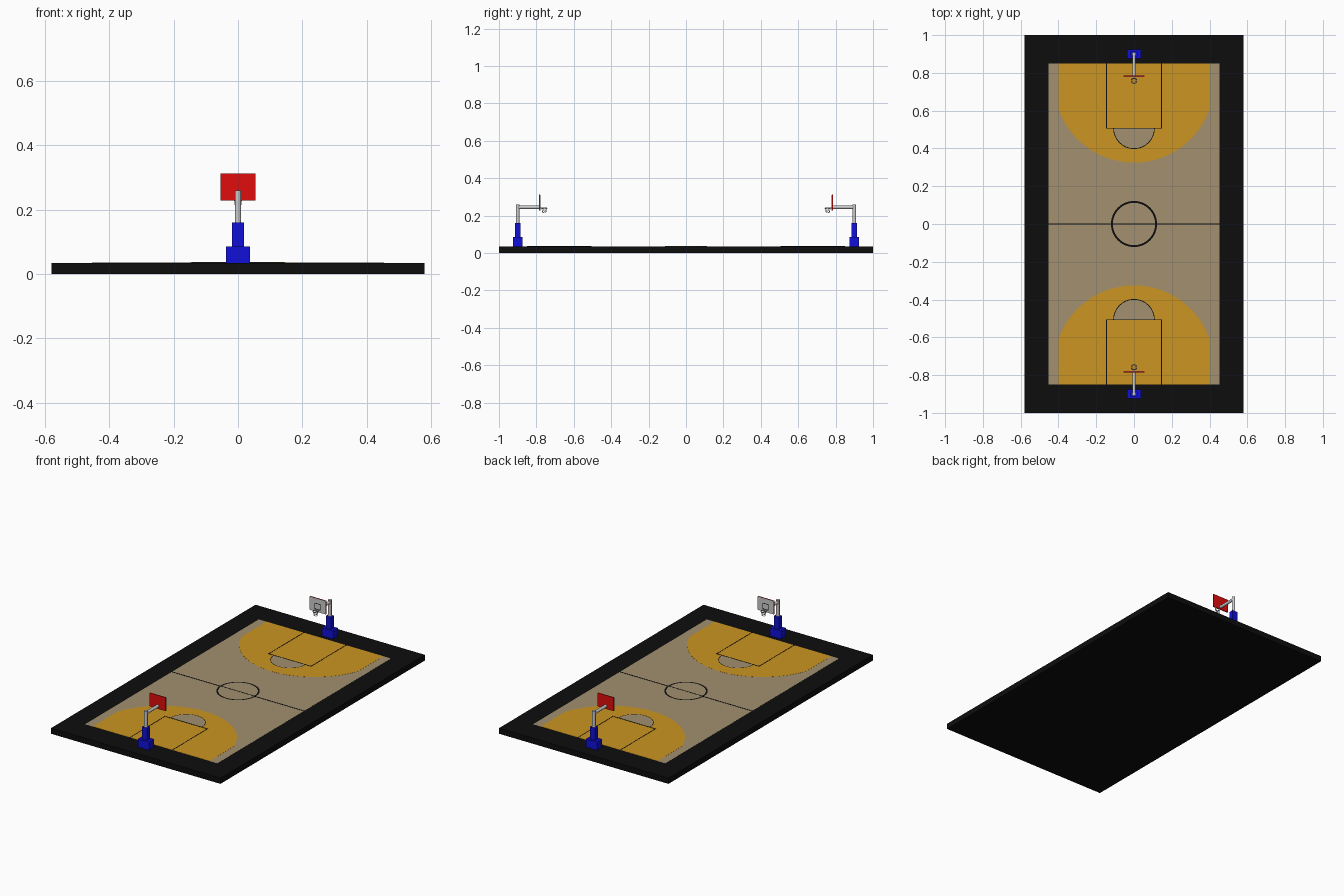
import bpy, bmesh, math
from math import sin, cos, pi

if "Cube" in bpy.data.objects:
    bpy.data.objects.remove(bpy.data.objects["Cube"])


def material(name, rgb):
    m = bpy.data.materials.new(name)
    m.diffuse_color = (*rgb, 1)
    m.use_nodes = True
    m.node_tree.nodes["Principled BSDF"].inputs["Base Color"].default_value = m.diffuse_color
    return m


BLACK = material("black", (0.004, 0.004, 0.004))
TAN = material("tan", (0.36, 0.28, 0.16))
ORANGE = material("orange", (0.60, 0.30, 0.016))
BLUE = material("blue", (0.005, 0.005, 0.70))
RED = material("red", (0.75, 0.004, 0.004))
TOP = 0.035


def finish(bm, name, mat=None, smooth=False):
    bmesh.ops.recalc_face_normals(bm, faces=bm.faces)
    me = bpy.data.meshes.new(name)
    bm.to_mesh(me)
    bm.free()
    ob = bpy.data.objects.new(name, me)
    bpy.context.collection.objects.link(ob)
    if mat:
        me.materials.append(mat)
    if smooth:
        bpy.ops.object.select_all(action='DESELECT')
        ob.select_set(True)
        bpy.context.view_layer.objects.active = ob
        bpy.ops.object.shade_smooth_by_angle(angle=math.radians(40))
    return ob


def box(name, lo, hi, mat=None):
    bm = bmesh.new()
    bmesh.ops.create_cube(bm, size=1)
    for v in bm.verts:
        v.co = [(a + b) / 2 + c * (b - a) for a, b, c in zip(lo, hi, v.co)]
    return finish(bm, name, mat)


def plate(name, pts, z, mat):
    # flat painted area lying on the floor
    bm = bmesh.new()
    face = bm.faces.new([bm.verts.new((x, y, TOP - 0.002)) for x, y in pts])
    top = bmesh.ops.extrude_face_region(bm, geom=[face])
    for v in top["geom"]:
        if isinstance(v, bmesh.types.BMVert):
            v.co.z = TOP + z
    return finish(bm, name, mat)


def arc(r, cy, a0, a1, n):
    return [(r * cos(a0 + (a1 - a0) * i / n), cy + r * sin(a0 + (a1 - a0) * i / n))
            for i in range(n + 1)]


def band(name, r0, r1, cy, a0, a1, n, z, mat):
    # painted curved line
    bm = bmesh.new()
    rows = [[bm.verts.new((x, y, TOP + z)) for x, y in arc(r, cy, a0, a1, n)] for r in (r0, r1)]
    for i in range(n):
        bm.faces.new((rows[0][i], rows[1][i], rows[1][i + 1], rows[0][i + 1]))
    bmesh.ops.remove_doubles(bm, verts=bm.verts, dist=1e-5)
    return finish(bm, name, mat)


def tube(name, pts, r, mat=None, cyclic=False):
    cu = bpy.data.curves.new(name, 'CURVE')
    cu.dimensions = '3D'
    cu.bevel_depth = r
    cu.bevel_resolution = 2
    cu.use_fill_caps = True
    sp = cu.splines.new('POLY')
    sp.points.add(len(pts) - 1)
    for p, co in zip(sp.points, pts):
        p.co = (*co, 1)
    sp.use_cyclic_u = cyclic
    ob = bpy.data.objects.new(name, cu)
    bpy.context.collection.objects.link(ob)
    if mat:
        cu.materials.append(mat)
    return ob


def cylinder(name, r, length, loc, along_y=False):
    bm = bmesh.new()
    bmesh.ops.create_cone(bm, cap_ends=True, segments=24, radius1=r, radius2=r, depth=length)
    ob = finish(bm, name, None, True)
    ob.location = loc
    if along_y:
        ob.rotation_euler.x = pi / 2
    return ob


# floor slab, playing area and centre markings
box("floor_slab", (-0.58, -1, 0), (0.58, 1, TOP), BLACK)
box("playing_area", (-0.453, -0.85, 0.03), (0.453, 0.85, TOP + 0.0005), TAN)
box("halfway_line", (-0.453, -0.003, 0.03), (0.453, 0.003, TOP + 0.0015), BLACK)
plate("centre_disc", arc(0.113, 0, 0, 2 * pi, 64)[:-1], 0.002, TAN)
box("centre_disc_line", (-0.114, -0.003, 0.03), (0.114, 0.003, TOP + 0.0025), BLACK)
band("centre_circle", 0.112, 0.122, 0, 0, 2 * pi, 64, 0.003, BLACK)

# one end at -y, then copied to the other end by a half turn
before = set(bpy.data.objects)

# painted shooting zone
half = math.asin(0.40 / 0.423)
plate("shooting_zone", [(-0.40, -0.85), (0.40, -0.85)]
      + arc(0.423, -0.748, pi / 2 - half, pi / 2 + half, 48), 0.001, ORANGE)
# free throw lane and half circle
plate("free_throw_half_disc", arc(0.108, -0.507, 0, pi, 32), 0.0015, TAN)
band("free_throw_arc", 0.106, 0.110, -0.507, 0, pi, 32, 0.002, BLACK)
box("free_throw_line", (-0.147, -0.509, 0.034), (0.147, -0.505, TOP + 0.0022), BLACK)
for x in (-0.145, 0.145):
    box("lane_line", (x - 0.002, -0.85, 0.034), (x + 0.002, -0.505, TOP + 0.002), BLACK)

# stand: padded foot, padded column, pole and arm
box("stand_foot", (-0.037, -0.925, TOP - 0.002), (0.037, -0.875, 0.085), BLUE)
box("stand_column", (-0.018, -0.914, 0.08), (0.018, -0.886, 0.16), BLUE)
cylinder("stand_pole", 0.010, 0.11, (0, -0.90, 0.205))
cylinder("stand_arm", 0.009, 0.118, (0, -0.841, 0.245), True)

# backboard: red back, grey face with target frame
box("backboard_back", (-0.055, -0.786, 0.228), (0.055, -0.781, 0.312), RED)
box("backboard_face", (-0.054, -0.782, 0.229), (0.054, -0.779, 0.311))
for x in (-0.018, 0.018):
    box("target_side", (x - 0.0015, -0.780, 0.245), (x + 0.0015, -0.778, 0.280), BLACK)
for z in (0.245, 0.280):
    box("target_bar", (-0.0195, -0.780, z - 0.0015), (0.0195, -0.778, z + 0.0015), BLACK)

# rim, bracket and net
ry = -0.758
box("rim_bracket", (-0.005, -0.780, 0.238), (0.005, ry - 0.013, 0.243))
tube("rim", [(x, y, 0.241) for x, y in arc(0.015, ry, 0, 2 * pi, 24)[:-1]], 0.0018, None, True)
N = 8
levels = [(0.241, 0.015), (0.231, 0.0125), (0.222, 0.0105), (0.214, 0.010)]
for d in (-1, 1):
    for k in range(N):
        path = []
        for i, (z, r) in enumerate(levels):
            a = 2 * pi * (k + d * i * 0.5) / N
            path.append((r * cos(a), ry + r * sin(a), z))
        tube("net_cord", path, 0.0007)

# opposite end
for ob in [o for o in bpy.data.objects if o not in before]:
    other = ob.copy()
    bpy.context.collection.objects.link(other)
    other.location = (-ob.location.x, -ob.location.y, ob.location.z)
    other.rotation_mode = 'XYZ'
    other.rotation_euler.z = ob.rotation_euler.z + pi
